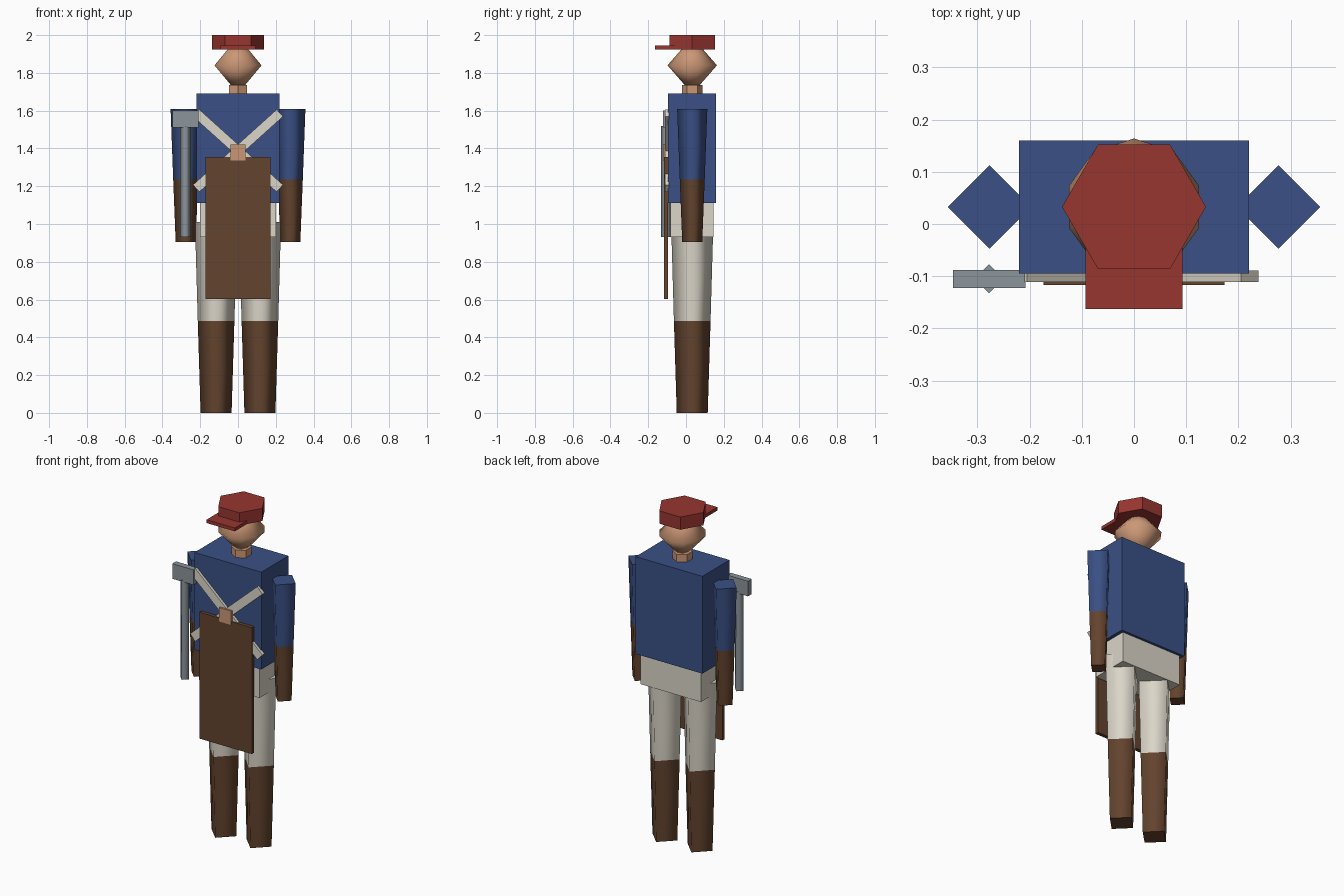
import bpy, bmesh, math
from mathutils import Matrix

cube = bpy.data.objects.get("Cube")
if cube:
    bpy.data.objects.remove(cube, do_unlink=True)


def material(name, rgb):
    m = bpy.data.materials.new(name)
    m.use_nodes = True
    m.diffuse_color = (*rgb, 1)
    m.node_tree.nodes["Principled BSDF"].inputs["Base Color"].default_value = (*rgb, 1)
    return m


BLUE = material("coat blue", (0.042, 0.08, 0.235))
RED = material("cap red", (0.314, 0.037, 0.03))
WHITE = material("off white cloth", (0.71, 0.67, 0.58))
BROWN = material("leather brown", (0.125, 0.057, 0.027))
SKIN = material("skin tan", (0.6, 0.31, 0.18))
STEEL = material("steel grey", (0.26, 0.295, 0.325))


def finish(name, bm, mats):
    bmesh.ops.recalc_face_normals(bm, faces=bm.faces)
    mesh = bpy.data.meshes.new(name)
    bm.to_mesh(mesh)
    bm.free()
    for m in mats:
        mesh.materials.append(m)
    obj = bpy.data.objects.new(name, mesh)
    bpy.context.collection.objects.link(obj)
    return obj


def box(name, x, y, z, mat):
    """Box between (low, high) pairs on each axis."""
    bm = bmesh.new()
    bmesh.ops.create_cube(bm, size=1)
    for v in bm.verts:
        for i, (lo, hi) in enumerate((x, y, z)):
            v.co[i] = lo if v.co[i] < 0 else hi
    return finish(name, bm, [mat])


def column(name, sides, rings, centre, mats, turn=0, smooth=True):
    """Stack of (z, radius) rings; each band takes the next material."""
    bm = bmesh.new()
    cx, cy = centre
    loops = []
    for z, r in rings:
        if r == 0:
            loops.append([bm.verts.new((cx, cy, z))] * sides)
        else:
            angles = [turn + math.tau * i / sides for i in range(sides)]
            loops.append([bm.verts.new((cx + r * math.cos(a), cy + r * math.sin(a), z))
                          for a in angles])
    for band, (low, high) in enumerate(zip(loops, loops[1:])):
        for i in range(sides):
            j = (i + 1) % sides
            corners = list(dict.fromkeys((low[i], low[j], high[j], high[i])))
            face = bm.faces.new(corners)
            face.smooth = smooth
            face.material_index = min(band, len(mats) - 1)
    # Flat end caps with crisp rims
    for loop, index in ((loops[0], 0), (loops[-1], len(mats) - 1)):
        if loop[0] is not loop[1]:
            cap = bm.faces.new(loop)
            cap.material_index = index
            for e in cap.edges:
                e.smooth = False
    return finish(name, bm, mats)


MID_Y = 0.033

# Torso and hips
box("coat_body", (-0.22, 0.22), (-0.095, 0.16), (1.11, 1.69), BLUE)
box("hips", (-0.2, 0.2), (-0.082, 0.145), (0.93, 1.11), WHITE)

# Tapered four-sided limbs
for side, s in (("left", 1), ("right", -1)):
    column(side + "_arm", 4, [(0.905, 0.053), (1.235, 0.066), (1.61, 0.08)],
           (s * 0.277, MID_Y), [BROWN, BLUE])
    column(side + "_leg", 4, [(0, 0.082), (0.487, 0.097), (1.01, 0.112)],
           (s * 0.116, MID_Y), [BROWN, WHITE])

# Neck, head and cap
column("neck", 6, [(1.68, 0.055), (1.735, 0.055)], (0, MID_Y), [SKIN],
       math.pi / 2, smooth=False)
column("head", 10, [(1.69, 0), (1.84, 0.131), (1.99, 0)], (0, MID_Y), [SKIN], math.pi / 2)
column("cap_crown", 6, [(1.924, 0.138), (2.0, 0.138)], (0, MID_Y), [RED], smooth=False)
box("cap_brim", (-0.093, 0.093), (-0.163, -0.04), (1.925, 1.945), RED)

# Crossed chest straps
for side, s in (("left", 1), ("right", -1)):
    strap = box(side + "_strap", (-0.298, 0.298), (-0.111, -0.089), (-0.025, 0.025), WHITE)
    strap.data.transform(Matrix.Translation((0, 0, 1.388))
                         @ Matrix.Rotation(-s * math.radians(42), 4, "Y"))

# Apron and its clasp
box("apron", (-0.173, 0.173), (-0.117, -0.096), (0.602, 1.355), BROWN)
box("apron_clasp", (-0.04, 0.04), (-0.122, -0.096), (1.337, 1.42), SKIN)

# Long-handled axe on the right side
column("axe_handle", 4, [(0.93, 0.028), (1.52, 0.028)], (-0.278, -0.105), [STEEL])
box("axe_head", (-0.347, -0.208), (-0.123, -0.088), (1.51, 1.6), STEEL)
